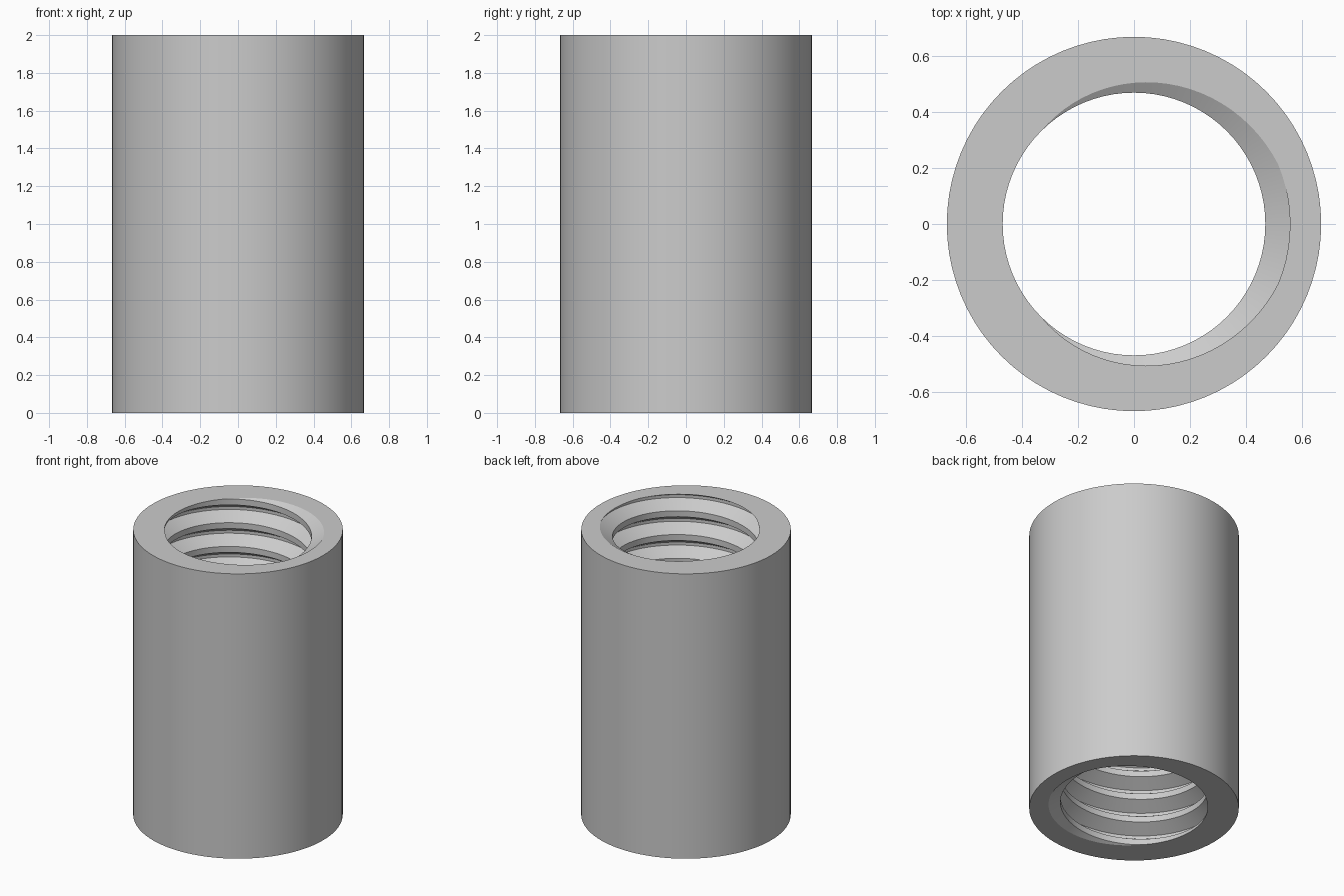
import bpy, bmesh, math

cube = bpy.data.objects.get("Cube")
if cube:
    bpy.data.objects.remove(cube)

HEIGHT = 2.0
OUTER = 0.667          # outside radius
CREST = 0.468          # thread minor radius
ROOT = 0.556           # thread major radius
TURNS = 12
PITCH = HEIGHT / TURNS
SEGS = 80
PROFILE = (-3/8, -1/16, 1/16, 3/8)   # groove corners, in pitches


def bore_radius(z, turn):
    """Radius of the right-hand threaded bore at a height and angle."""
    u = abs((z / PITCH - turn + 0.5) % 1 - 0.5)
    t = min(max((u - 1/16) / (5/16), 0), 1)
    return ROOT + (CREST - ROOT) * t


def point(bm, radius, turn, z):
    a = turn * math.tau
    return bm.verts.new((radius * math.cos(a), radius * math.sin(a), z))


def build_column(bm, i):
    """One closed section: up the threaded bore, then down the outer wall."""
    turn = i / SEGS
    column = []
    for k in range(-2, TURNS + 2):
        for f in PROFILE:
            z = PITCH * (k + f + turn)
            zc = min(max(z, 0), HEIGHT)
            column.append(point(bm, bore_radius(zc, turn), turn, zc))
    column.append(point(bm, OUTER, turn, HEIGHT))
    column.append(point(bm, OUTER, turn, 0))
    return column


# Threaded sleeve: sections swept around the axis and welded
bm = bmesh.new()
columns = [build_column(bm, i) for i in range(SEGS + 1)]
for a, b in zip(columns, columns[1:]):
    for j in range(len(a)):
        n = (j + 1) % len(a)
        bm.faces.new((a[j], b[j], b[n], a[n]))
bmesh.ops.remove_doubles(bm, verts=bm.verts, dist=1e-5)
bmesh.ops.dissolve_degenerate(bm, dist=1e-5, edges=bm.edges)
loose = [e for e in bm.edges if not e.link_faces]
bmesh.ops.delete(bm, geom=loose, context='EDGES')
bmesh.ops.recalc_face_normals(bm, faces=bm.faces)
mesh = bpy.data.meshes.new("threaded_sleeve")
bm.to_mesh(mesh)
bm.free()
sleeve = bpy.data.objects.new("threaded_sleeve", mesh)
bpy.context.collection.objects.link(sleeve)

# Plain grey metal
grey = bpy.data.materials.new("plain_grey")
grey.use_nodes = True
colour = (0.6, 0.6, 0.6, 1)
grey.diffuse_color = colour
grey.node_tree.nodes["Principled BSDF"].inputs["Base Color"].default_value = colour
mesh.materials.append(grey)

# Smooth walls with crisp thread edges
bpy.ops.object.select_all(action='DESELECT')
sleeve.select_set(True)
bpy.context.view_layer.objects.active = sleeve
bpy.ops.object.shade_smooth_by_angle(angle=math.radians(25))
